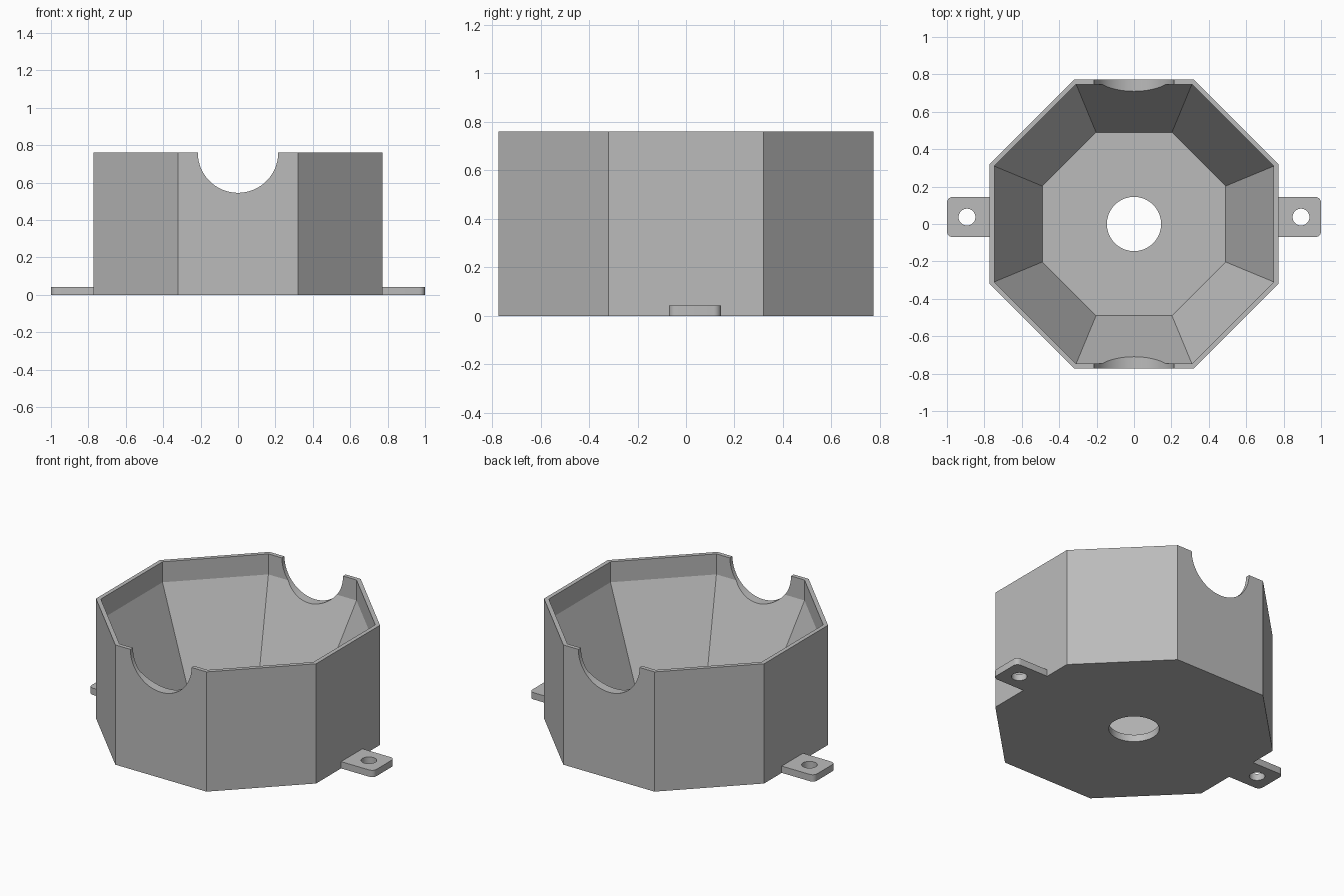
import bpy, bmesh, math
from mathutils import Matrix

cube = bpy.data.objects.get("Cube")
if cube:
    bpy.data.objects.remove(cube, do_unlink=True)

GREY = (0.5, 0.5, 0.5, 1)
grey = bpy.data.materials.new("plain grey")
grey.use_nodes = True
grey.diffuse_color = GREY
grey.node_tree.nodes["Principled BSDF"].inputs["Base Color"].default_value = GREY


def make(name, bm):
    bmesh.ops.recalc_face_normals(bm, faces=bm.faces)
    mesh = bpy.data.meshes.new(name)
    bm.to_mesh(mesh)
    bm.free()
    mesh.materials.append(grey)
    obj = bpy.data.objects.new(name, mesh)
    bpy.context.collection.objects.link(obj)
    return obj


def drill(obj, radius, depth, centre, turn=0):
    """Cut a round hole along z, or along y when turned."""
    bm = bmesh.new()
    bmesh.ops.create_cone(bm, cap_ends=True, segments=64, radius1=radius, radius2=radius, depth=depth,
                          matrix=Matrix.Translation(centre) @ Matrix.Rotation(turn, 4, 'X'))
    cutter = make("hole_cutter", bm)
    cutter.hide_render = True
    mod = obj.modifiers.new("hole", 'BOOLEAN')
    mod.object = cutter
    mod.operation = 'DIFFERENCE'
    mod.solver = 'EXACT'
    bpy.context.view_layer.objects.active = obj
    bpy.ops.object.modifier_apply(modifier=mod.name)
    bpy.data.objects.remove(cutter, do_unlink=True)


def finish(obj):
    bpy.ops.object.select_all(action='DESELECT')
    obj.select_set(True)
    bpy.context.view_layer.objects.active = obj
    bpy.ops.object.shade_smooth_by_angle(angle=math.radians(20))


# Octagonal box: (height, half width) from the outer base, over the rim, to the inner floor
profile = [(0, 0.773), (0.76, 0.773), (0.76, 0.747), (0.63, 0.747), (0.045, 0.49)]
step = math.pi / 4
bm = bmesh.new()
rings = []
for z, half in profile:
    r = half / math.cos(step / 2)
    rings.append([bm.verts.new((r * math.cos((i + 0.5) * step), r * math.sin((i + 0.5) * step), z))
                  for i in range(8)])
for low, high in zip(rings, rings[1:]):
    for i in range(8):
        j = (i + 1) % 8
        bm.faces.new((low[i], low[j], high[j], high[i]))
bm.faces.new(rings[0])
bm.faces.new(rings[-1])
box = make("octagonal_box", bm)

# Floor hole, and round notches through the front and back walls
drill(box, 0.145, 0.4, (0, 0, 0))
drill(box, 0.215, 2, (0, 0, 0.76), math.pi / 2)
finish(box)

# Mounting tabs with rounded outer corners and a screw hole
for side, name in ((1, "left_tab"), (-1, "right_tab")):
    bm = bmesh.new()
    bmesh.ops.create_cube(bm, size=1, matrix=Matrix.Translation((side * 0.885, 0.037, 0.0215))
                          @ Matrix.Diagonal((0.23, 0.214, 0.043, 1)))
    corners = [e for e in bm.edges if all(abs(v.co.x) > 0.95 for v in e.verts)
               and abs(e.verts[0].co.z - e.verts[1].co.z) > 0.01]
    bmesh.ops.bevel(bm, geom=corners, offset=0.03, segments=6, affect='EDGES', profile=0.5)
    tab = make(name, bm)
    drill(tab, 0.045, 0.3, (side * 0.893, 0.037, 0))
    finish(tab)
